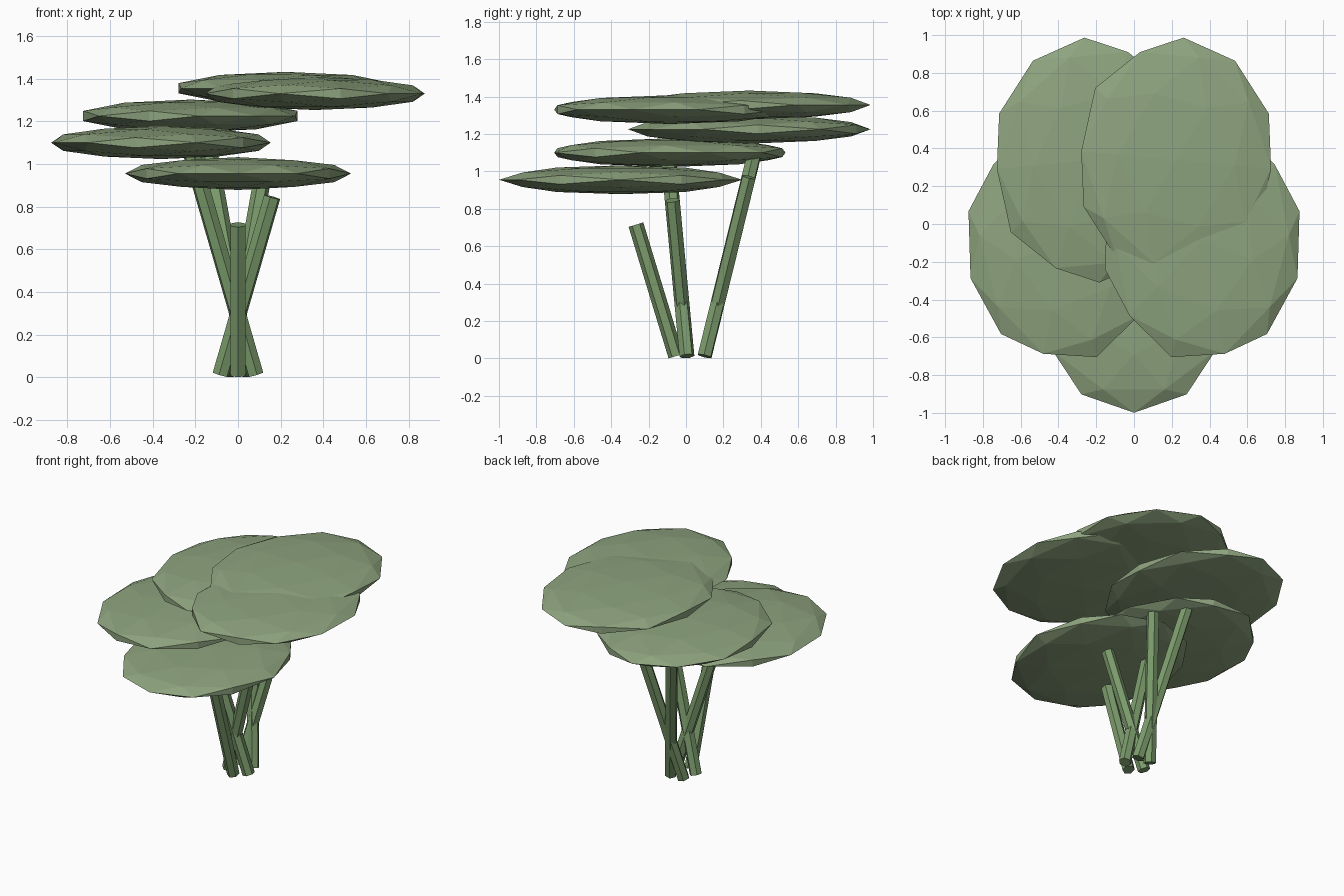
import bpy, bmesh
from math import sin, cos, tan, radians
from mathutils import Matrix, Vector

if "Cube" in bpy.data.objects:
    bpy.data.objects.remove(bpy.data.objects["Cube"])

YC = 0.031           # y of the plant's centre
LEAN = 0.295         # stem lean, radians
PAD_Z = [0.955, 1.10, 1.225, 1.355, 1.33]
STEM_TOP = [0.715, 0.845, 0.97, 1.10, 1.075]


def material(name, rgb):
    m = bpy.data.materials.new(name)
    m.diffuse_color = (*rgb, 1)
    m.use_nodes = True
    m.node_tree.nodes["Principled BSDF"].inputs["Base Color"].default_value = m.diffuse_color
    return m


def add_object(bm, name, mat):
    bmesh.ops.recalc_face_normals(bm, faces=bm.faces)
    me = bpy.data.meshes.new(name)
    bm.to_mesh(me)
    bm.free()
    me.materials.append(mat)
    ob = bpy.data.objects.new(name, me)
    bpy.context.collection.objects.link(ob)


def leaf_pad(name, centre, turn, mat):
    # Icosahedron with an edge on each axis, subdivided once onto the sphere
    bm = bmesh.new()
    phi = (1 + 5 ** 0.5) / 2
    for a in (-1, 1):
        for b in (-phi, phi):
            for co in ((0, a, b), (a, b, 0), (b, 0, a)):
                bm.verts.new(co)
    bmesh.ops.convex_hull(bm, input=bm.verts[:])
    bmesh.ops.subdivide_edges(bm, edges=bm.edges[:], cuts=1, use_grid_fill=True)
    for v in bm.verts:
        v.co.normalize()
    bm.transform(Matrix.Translation(centre)
                 @ Matrix.Diagonal((0.53, 0.65, 0.077, 1))
                 @ Matrix.Rotation(turn, 4, 'Z'))
    add_object(bm, name, mat)


def stem(name, base, top, turn, mat):
    axis = top - base
    bm = bmesh.new()
    bmesh.ops.create_cone(bm, cap_ends=True, segments=6, radius1=0.041,
                          radius2=0.041, depth=axis.length)
    bm.transform(Matrix.Translation((base + top) / 2)
                 @ Vector((0, 0, 1)).rotation_difference(axis).to_matrix().to_4x4()
                 @ Matrix.Rotation(turn, 4, 'Z'))
    add_object(bm, name, mat)


leaf = material("leaf_green", (0.27, 0.37, 0.21))
bark = material("stem_green", (0.20, 0.33, 0.15))

# Five stems and five leaf pads, stepping upwards round the centre
for i in range(5):
    turn = radians(-72 * i)
    ang = radians(-90) + turn
    c, s = cos(ang), sin(ang)
    base = Vector((0.085 * c, YC + 0.085 * s, 0.012))
    run = (STEM_TOP[i] - base.z) * tan(LEAN)
    top = Vector((base.x - run * c, base.y + run * s, STEM_TOP[i]))
    stem(f"stem_{i + 1}", base, top, turn, bark)
    leaf_pad(f"leaf_pad_{i + 1}", (0.38 * c, YC + 0.38 * s, PAD_Z[i]), turn, leaf)
